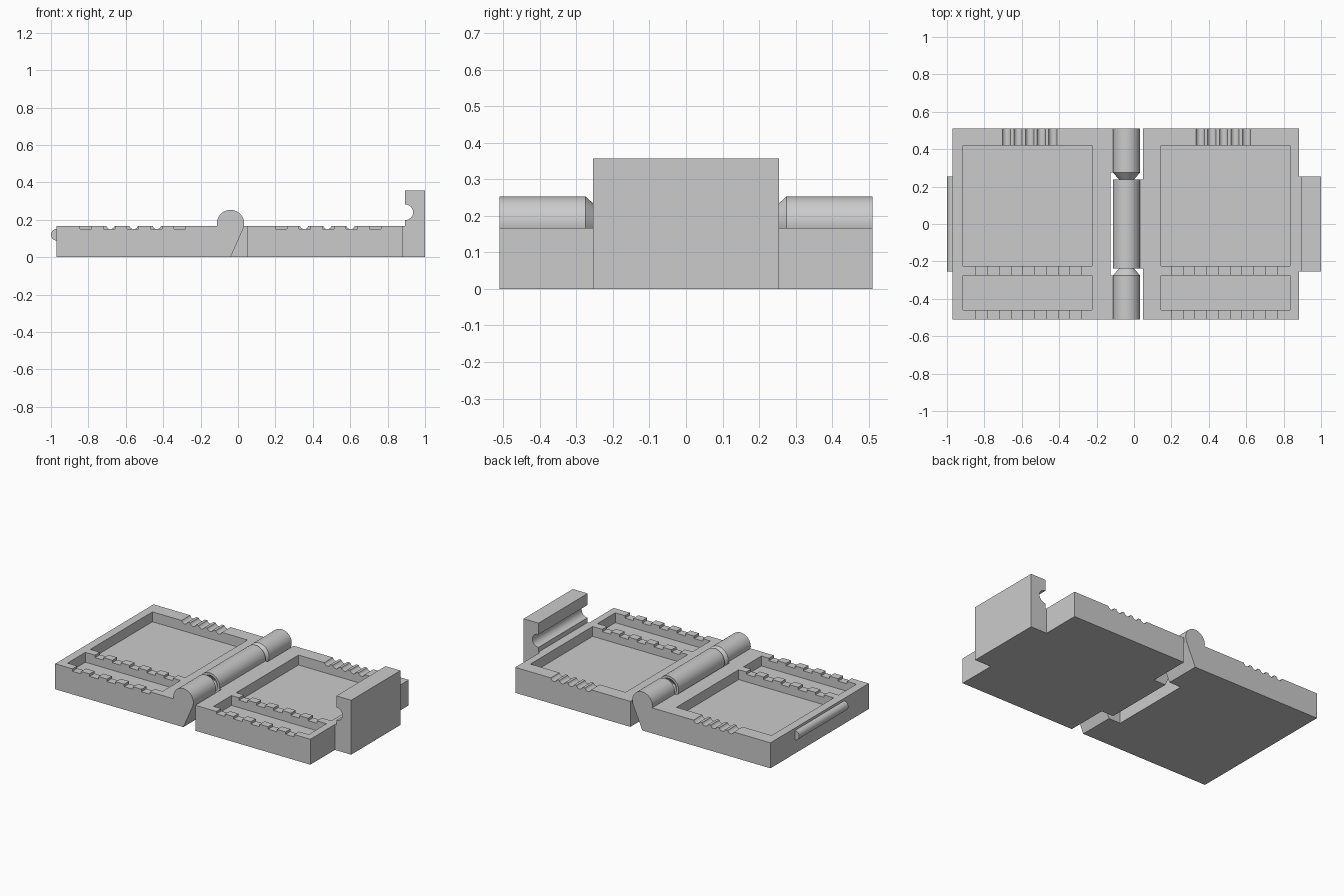
import bpy, bmesh, math
from mathutils import Matrix, Vector

cube = bpy.data.objects.get("Cube")
if cube:
    bpy.data.objects.remove(cube, do_unlink=True)

grey = bpy.data.materials.new("plain grey")
grey.use_nodes = True
grey.diffuse_color = (0.6, 0.6, 0.6, 1)
grey.node_tree.nodes["Principled BSDF"].inputs["Base Color"].default_value = (0.6, 0.6, 0.6, 1)

HINGE_X, HINGE_Z, R = -0.04, 0.18, 0.073   # hinge axis and knuckle radius
TOP, DEPTH = 0.167, 0.51                   # tray height and half depth


def add_prism(bm, profile, y0, y1):
    """Extrude an (x, z) outline along y."""
    face = bm.faces.new([bm.verts.new((x, y0, z)) for x, z in profile])
    ext = bmesh.ops.extrude_face_region(bm, geom=[face])["geom"]
    verts = [v for v in ext if isinstance(v, bmesh.types.BMVert)]
    bmesh.ops.translate(bm, verts=verts, vec=(0, y1 - y0, 0))


def add_box(bm, x0, x1, y0, y1, z0, z1):
    add_prism(bm, [(x0, z0), (x1, z0), (x1, z1), (x0, z1)], y0, y1)


def add_rod(bm, x, z, r0, r1, y0, y1, segments=48):
    """Cylinder or cone along y, radius r0 at y0 and r1 at y1."""
    m = Matrix.Translation((x, (y0 + y1) / 2, z)) @ Matrix.Rotation(-math.pi / 2, 4, "X")
    bmesh.ops.create_cone(bm, cap_ends=True, segments=segments, radius1=r0,
                          radius2=r1, depth=y1 - y0, matrix=m)


def finish(name, bm):
    bmesh.ops.recalc_face_normals(bm, faces=bm.faces[:])
    mesh = bpy.data.meshes.new(name)
    bm.to_mesh(mesh)
    bm.free()
    mesh.materials.append(grey)
    ob = bpy.data.objects.new(name, mesh)
    bpy.context.collection.objects.link(ob)
    return ob


def cut(ob, bm):
    """Subtract the shapes in bm from ob."""
    cutter = finish("cutter", bm)
    mod = ob.modifiers.new("cut", "BOOLEAN")
    mod.operation, mod.solver, mod.object = "DIFFERENCE", "EXACT", cutter
    bpy.context.view_layer.update()
    done = bpy.data.meshes.new_from_object(ob.evaluated_get(bpy.context.evaluated_depsgraph_get()))
    ob.modifiers.clear()
    ob.data = done
    bpy.data.objects.remove(cutter, do_unlink=True)


def smooth(ob):
    bpy.ops.object.select_all(action="DESELECT")
    ob.select_set(True)
    bpy.context.view_layer.objects.active = ob
    bpy.ops.object.shade_smooth_by_angle(angle=math.radians(30))


def flip(x):
    return 2 * HINGE_X - x


def wedge(mirror):
    """Foot that carries a knuckle: a sloping face tangent to the round."""
    length = math.sqrt(HINGE_Z ** 2 - R ** 2)
    tilt = math.asin(R / HINGE_Z)
    pts = [(-0.13, 0), (HINGE_X, 0),
           (HINGE_X + length * math.sin(tilt), length * math.cos(tilt)),
           (HINGE_X, HINGE_Z), (-0.1, TOP), (-0.13, TOP)]
    return [(flip(x), z) for x, z in pts] if mirror else pts


# The two trays share one layout, mirrored about the hinge
def tray(name, outer, inner, mirror):
    side = flip if mirror else (lambda x: x)
    span = lambda a, b: sorted((side(a), side(b)))
    bm = bmesh.new()
    add_box(bm, outer, inner, -DEPTH, DEPTH, 0, TOP)
    ob = finish(name, bm)

    # Large and small pocket
    bm = bmesh.new()
    for y0, y1 in ((-0.225, 0.42), (-0.46, -0.275)):
        add_box(bm, *span(-0.915, -0.225), y0, y1, TOP - 0.065, TOP + 0.1)
    cut(ob, bm)

    # Square notches along both front rims
    bm = bmesh.new()
    for i in range(5):
        x = -0.845 + i * 0.1255
        for y0, y1 in ((-0.285, -0.215), (-0.53, -0.45)):
            add_box(bm, *span(x, x + 0.063), y0, y1, TOP - 0.016, TOP + 0.1)
    cut(ob, bm)

    # Round grooves in the back rim
    bm = bmesh.new()
    for i in range(5):
        add_rod(bm, side(-0.682 + i * 0.062), TOP + 0.006, 0.023, 0.023, 0.41, 0.53, 24)
    cut(ob, bm)
    smooth(ob)


tray("right_tray", -0.97, -0.125, False)
tray("left_tray", 0.047, 0.882, True)

# Outer knuckles with cone pins, fixed to the right tray
for name, s in (("front_knuckle", -1), ("back_knuckle", 1)):
    bm = bmesh.new()
    add_prism(bm, wedge(False), *sorted((s * 0.275, s * DEPTH)))
    foot = finish(name + "_foot", bm)
    bm = bmesh.new()
    a, b = sorted((s * 0.275, s * DEPTH))
    add_rod(bm, HINGE_X, HINGE_Z, R, R, a, b)
    smooth(finish(name, bm))
    bm = bmesh.new()
    if s > 0:
        add_rod(bm, HINGE_X, HINGE_Z, 0.005, R, 0.2, 0.275)
    else:
        add_rod(bm, HINGE_X, HINGE_Z, R, 0.005, -0.275, -0.2)
    smooth(finish(name + "_pin", bm))

# Middle knuckle with cone sockets, fixed to the left tray
MID = 0.238
bm = bmesh.new()
add_rod(bm, HINGE_X, HINGE_Z, R, R, -MID, MID)
knuckle = finish("middle_knuckle", bm)
bm = bmesh.new()
add_prism(bm, wedge(True), -MID, MID)
foot = finish("middle_knuckle_foot", bm)
for ob in (knuckle, foot):
    bm = bmesh.new()
    add_rod(bm, HINGE_X, HINGE_Z, 0.003, 0.06, MID - 0.057, MID + 0.003)
    add_rod(bm, HINGE_X, HINGE_Z, 0.06, 0.003, -MID - 0.003, -MID + 0.057)
    cut(ob, bm)
    smooth(ob)

# Clasp with a snap groove
HALF = 0.255
bm = bmesh.new()
add_prism(bm, [(0.88, 0), (1, 0), (1, 0.357), (0.892, 0.357), (0.892, TOP), (0.88, TOP)],
          -HALF, HALF)
clasp = finish("clasp", bm)
bm = bmesh.new()
add_rod(bm, 0.894, 0.24, 0.042, 0.042, -0.3, 0.3)
cut(clasp, bm)
smooth(clasp)

# Snap ridge on the opposite edge
bm = bmesh.new()
add_rod(bm, -0.969, 0.12, 0.031, 0.031, -HALF, HALF, 24)
smooth(finish("snap_ridge", bm))
